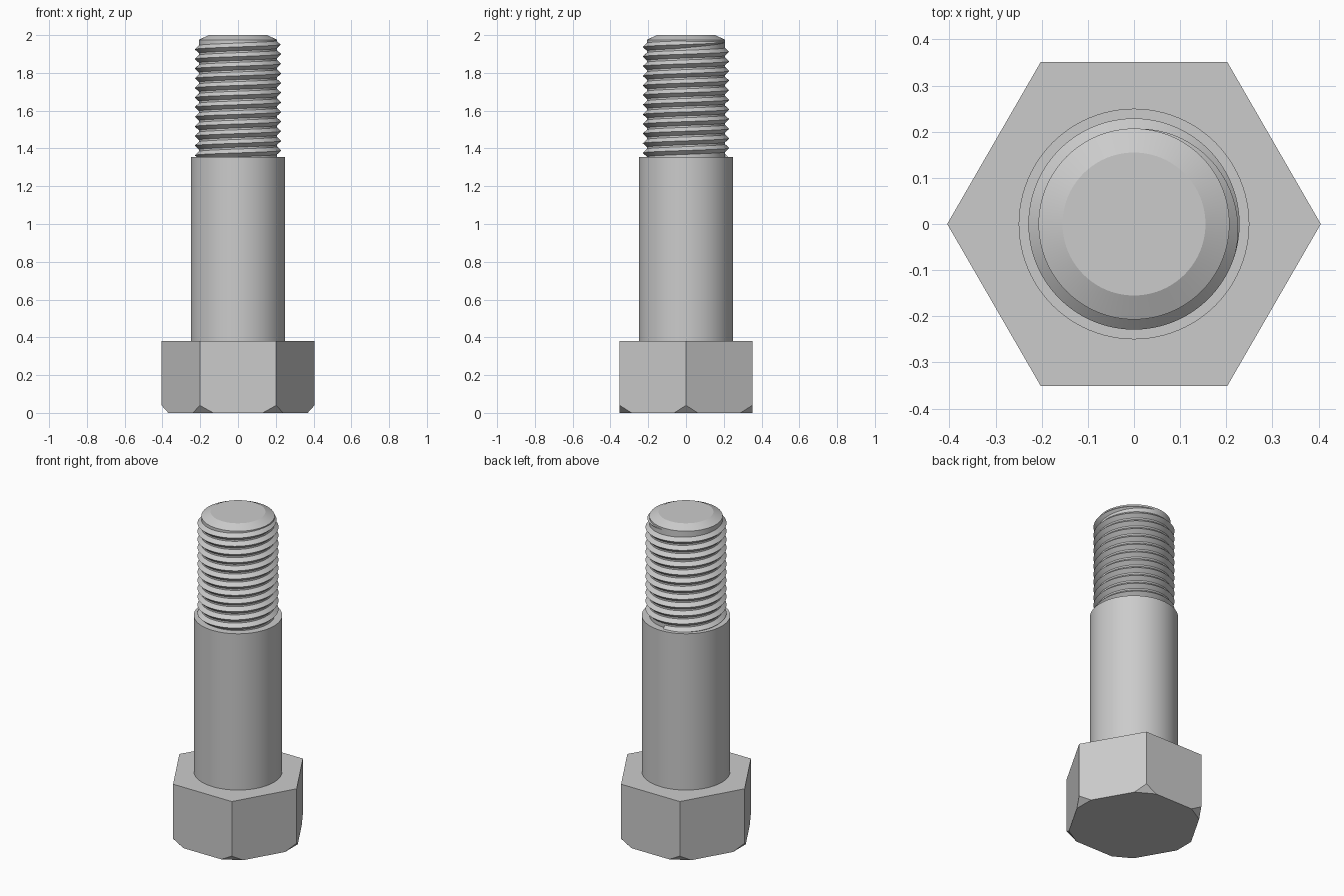
import bpy, bmesh
from math import sin, cos, pi, radians
from mathutils import Vector

if "Cube" in bpy.data.objects:
    bpy.data.objects.remove(bpy.data.objects["Cube"])

steel = bpy.data.materials.new("grey steel")
steel.use_nodes = True
GREY = (0.6, 0.6, 0.6, 1)
steel.diffuse_color = GREY
steel.node_tree.nodes["Principled BSDF"].inputs["Base Color"].default_value = GREY

HEAD_TOP, SHANK_TOP, TOP = 0.38, 1.355, 2.0


def finish(bm, name, smooth=None):
    bmesh.ops.recalc_face_normals(bm, faces=bm.faces)
    mesh = bpy.data.meshes.new(name)
    bm.to_mesh(mesh)
    bm.free()
    mesh.materials.append(steel)
    obj = bpy.data.objects.new(name, mesh)
    bpy.context.collection.objects.link(obj)
    if smooth:
        bpy.ops.object.select_all(action='DESELECT')
        obj.select_set(True)
        bpy.context.view_layer.objects.active = obj
        bpy.ops.object.shade_smooth_by_angle(angle=radians(smooth))
    return obj


def frustum(bm, r1, r2, z1, z2, sides):
    """Capped cylinder or cone between two heights."""
    rings = [[bm.verts.new((r * cos(2 * pi * i / sides), r * sin(2 * pi * i / sides), z))
              for i in range(sides)] for r, z in ((r1, z1), (r2, z2))]
    for i in range(sides):
        j = (i + 1) % sides
        bm.faces.new((rings[0][i], rings[0][j], rings[1][j], rings[1][i]))
    bm.faces.new(rings[0][::-1])
    bm.faces.new(rings[1])


# Hexagonal head, each lower corner sliced off by a slanted plane
bm = bmesh.new()
frustum(bm, 0.405, 0.405, 0, HEAD_TOP, 6)
for i in range(6):
    out = Vector((cos(i * pi / 3), sin(i * pi / 3), 0))
    cut = bmesh.ops.bisect_plane(bm, geom=bm.verts[:] + bm.edges[:] + bm.faces[:],
                                 plane_co=out * 0.369, clear_outer=True,
                                 plane_no=out * 0.04 - Vector((0, 0, 0.036)))
    rim = [e for e in cut["geom_cut"] if isinstance(e, bmesh.types.BMEdge)]
    bmesh.ops.holes_fill(bm, edges=rim, sides=0)
finish(bm, "hex_head")

# Plain shank
bm = bmesh.new()
frustum(bm, 0.25, 0.25, HEAD_TOP, SHANK_TOP, 96)
finish(bm, "shank", 30)

# Threaded core with a chamfered tip
bm = bmesh.new()
frustum(bm, 0.207, 0.207, SHANK_TOP, 1.975, 96)
finish(bm, "thread_core", 30)
bm = bmesh.new()
frustum(bm, 0.207, 0.155, 1.975, TOP, 96)
finish(bm, "chamfered_tip", 20)

# Right-hand V thread, swept downwards and fading in over the first part turn
PITCH, STEPS, TURNS = 0.051, 72, 12
bm = bmesh.new()
previous = None
for i in range(STEPS * TURNS + 1):
    turn = i / STEPS
    angle = pi / 2 - 2 * pi * turn
    grow = min(1, 0.05 + turn * 3.2)
    z = 1.963 - PITCH * turn
    half = 0.0225 * grow
    section = [bm.verts.new((r * cos(angle), r * sin(angle), h)) for r, h in
               ((0.205, z - half), (0.205 + 0.024 * grow, z), (0.205, z + half))]
    if previous:
        for a in range(3):
            b = (a + 1) % 3
            bm.faces.new((previous[a], previous[b], section[b], section[a]))
    else:
        bm.faces.new(section)
    previous = section
bm.faces.new(previous[::-1])
finish(bm, "screw_thread", 30)
